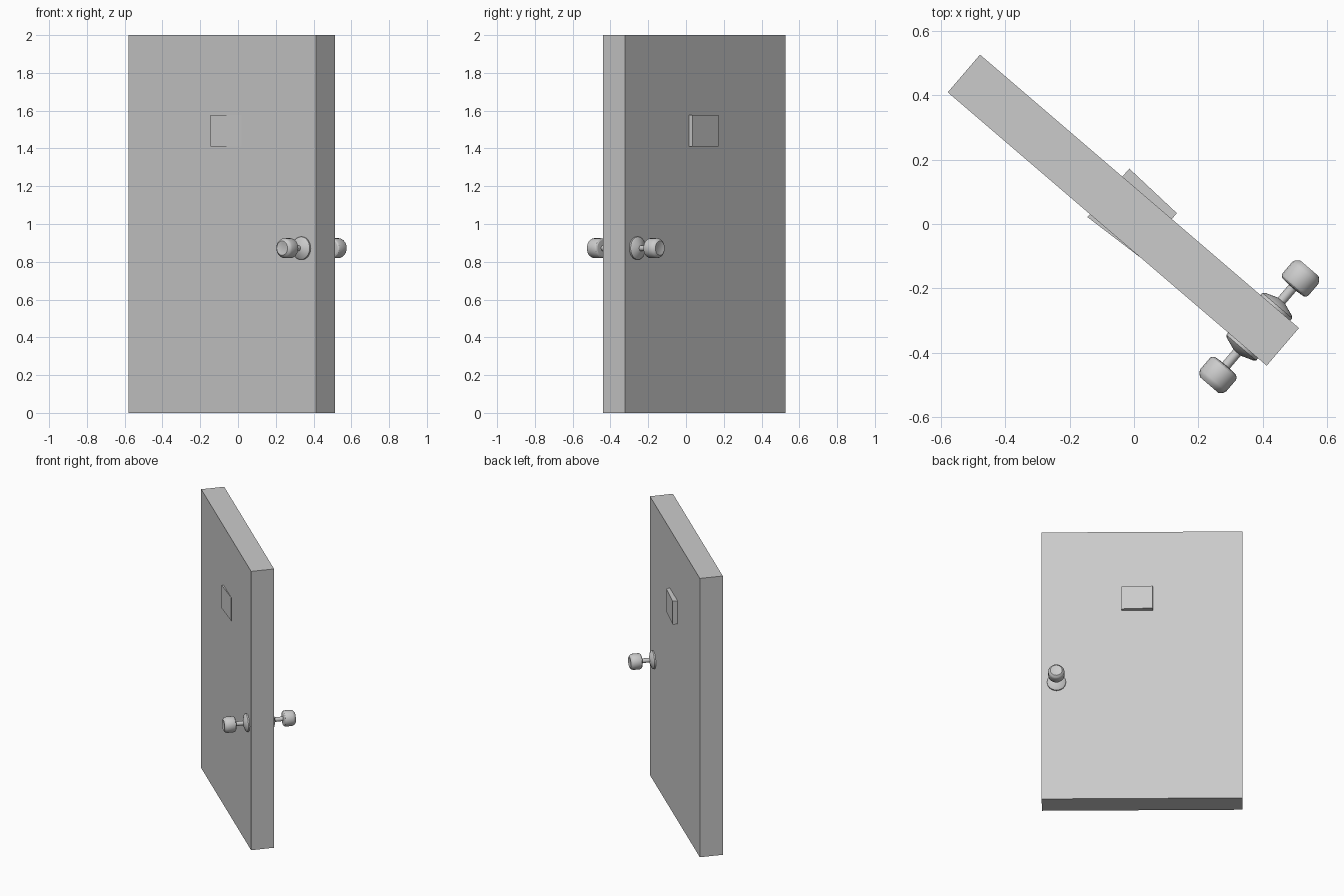
import bpy, bmesh, math
from mathutils import Matrix

if "Cube" in bpy.data.objects:
    bpy.data.objects.remove(bpy.data.objects["Cube"])

# Door frame of reference: local x along the width, local y through the thickness
PLACE = Matrix.Translation((-0.033, 0.043, 0)) @ Matrix.Rotation(math.radians(-40.6), 4, 'Z')
HALF_W, HALF_T, HEIGHT = 0.6525, 0.077, 2.0


def finish(name, bm):
    bmesh.ops.recalc_face_normals(bm, faces=bm.faces)
    me = bpy.data.meshes.new(name)
    bm.to_mesh(me)
    bm.free()
    ob = bpy.data.objects.new(name, me)
    bpy.context.collection.objects.link(ob)
    ob.matrix_world = PLACE
    return ob


def prism(name, outline, z0, z1):
    bm = bmesh.new()
    face = bm.faces.new([bm.verts.new((x, y, z0)) for x, y in outline])
    top = bmesh.ops.extrude_face_region(bm, geom=[face])['geom']
    verts = [v for v in top if isinstance(v, bmesh.types.BMVert)]
    bmesh.ops.translate(bm, vec=(0, 0, z1 - z0), verts=verts)
    return finish(name, bm)


def lathe(name, profile, x, z, side, n=24):
    # profile of (radius, distance from the door's mid plane)
    bm = bmesh.new()
    rings = []
    for r, d in profile:
        rings.append([bm.verts.new((x + r * math.cos(2 * math.pi * i / n), side * d,
                                    z + r * math.sin(2 * math.pi * i / n))) for i in range(n)])
    for a, b in zip(rings, rings[1:]):
        for i in range(n):
            j = (i + 1) % n
            bm.faces.new((a[i], a[j], b[j], b[i]))
    bm.faces.new(rings[0])
    bm.faces.new(rings[-1])
    ob = finish(name, bm)
    bpy.ops.object.select_all(action='DESELECT')
    ob.select_set(True)
    bpy.context.view_layer.objects.active = ob
    bpy.ops.object.shade_smooth_by_angle(angle=math.radians(30))
    return ob


# Door slab
prism("door_slab", [(-HALF_W, -HALF_T), (HALF_W, -HALF_T), (HALF_W, HALF_T), (-HALF_W, HALF_T)],
      0, HEIGHT)

# Slightly wedge-shaped plate showing on both faces
prism("door_plate", [(-0.071, -0.089), (0.134, -0.0775), (0.132, 0.101), (-0.070, 0.110)],
      1.41, 1.577)

# Rosette, stem and knob on each face
rosette = [(0.061, 0.070), (0.061, 0.086), (0.054, 0.092), (0.026, 0.102), (0.015, 0.106)]
stem = [(0.015, 0.100), (0.015, 0.165)]
knob = [(0.020, 0.159), (0.043, 0.161), (0.050, 0.166), (0.053, 0.173), (0.053, 0.219),
        (0.049, 0.229), (0.038, 0.239), (0.033, 0.239), (0.028, 0.237)]
for label, side in (("front", -1), ("back", 1)):
    for part, profile in (("rosette", rosette), ("stem", stem), ("knob", knob)):
        lathe(f"{label}_{part}", profile, 0.556, 0.872, side)
